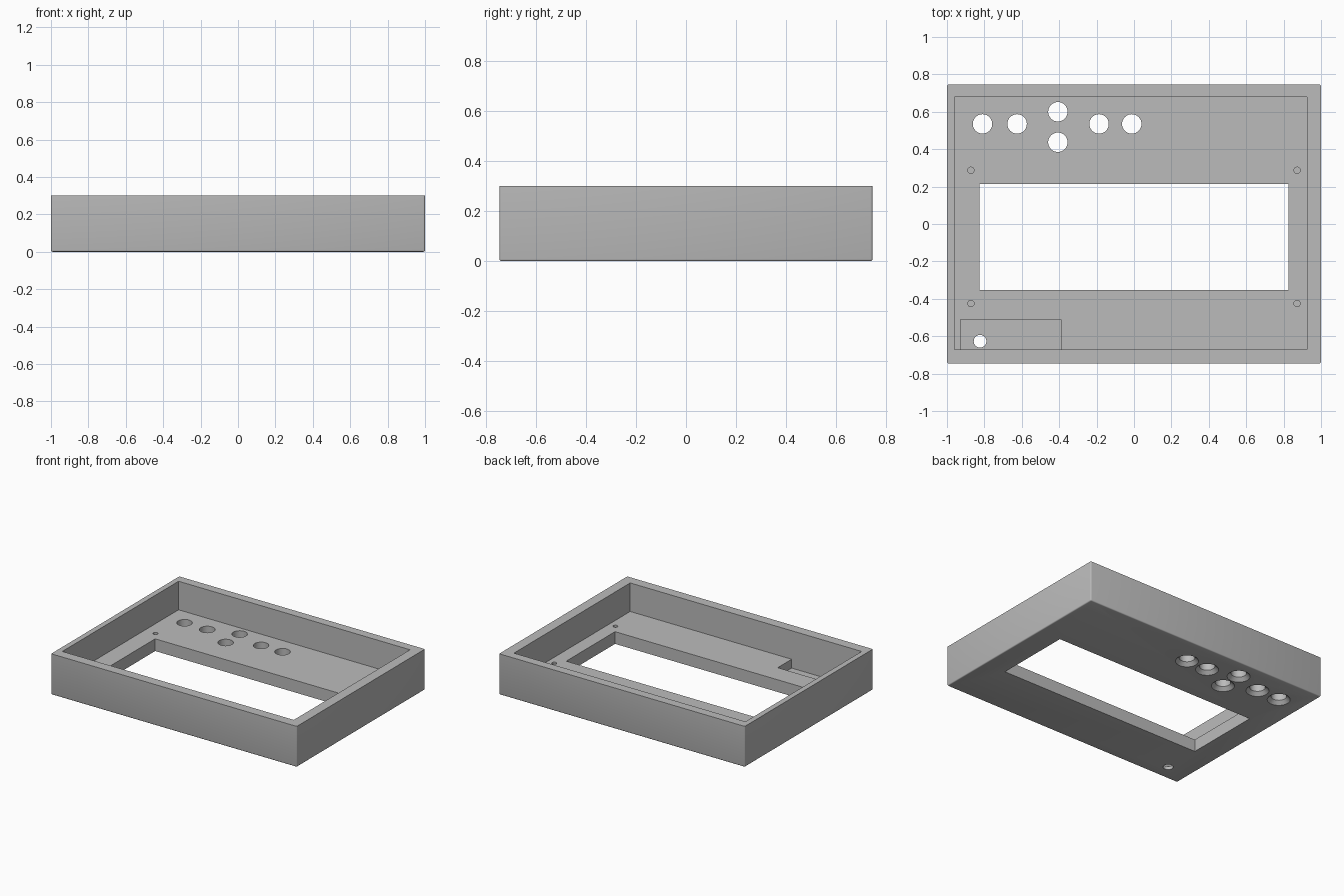
import bpy, bmesh
from mathutils import Matrix

default = bpy.data.objects.get("Cube")
if default:
    bpy.data.objects.remove(default, do_unlink=True)

HEIGHT, FLOOR = 0.30, 0.09

grey = bpy.data.materials.new("matte grey")
grey.use_nodes = True
grey.diffuse_color = (0.5, 0.5, 0.5, 1)
shader = grey.node_tree.nodes["Principled BSDF"]
shader.inputs["Base Color"].default_value = grey.diffuse_color
shader.inputs["Roughness"].default_value = 0.7


def make_object(name, bm):
    mesh = bpy.data.meshes.new(name)
    bm.to_mesh(mesh)
    bm.free()
    mesh.materials.append(grey)
    obj = bpy.data.objects.new(name, mesh)
    bpy.context.collection.objects.link(obj)
    return obj


def box(x0, x1, y0, y1, z0, z1):
    bm = bmesh.new()
    bmesh.ops.create_cube(bm, size=1)
    bmesh.ops.scale(bm, vec=(x1 - x0, y1 - y0, z1 - z0), verts=bm.verts)
    bmesh.ops.translate(bm, vec=((x0 + x1) / 2, (y0 + y1) / 2, (z0 + z1) / 2), verts=bm.verts)
    return bm


def turned(x, y, profile, sides=32):
    """Closed solid of revolution from (radius, z) pairs."""
    bm = bmesh.new()
    rings = []
    for radius, z in profile:
        place = Matrix.Translation((x, y, z))
        ring = bmesh.ops.create_circle(bm, segments=sides, radius=radius, matrix=place)
        rings.append(ring["verts"])
    for low, high in zip(rings, rings[1:]):
        for i in range(sides):
            j = (i + 1) % sides
            bm.faces.new((low[i], low[j], high[j], high[i]))
    bm.faces.new(rings[0])
    bm.faces.new(rings[-1])
    bmesh.ops.recalc_face_normals(bm, faces=bm.faces)
    return bm


# Outer block, softened on every edge except the open rim
bm = box(-1, 1, -0.745, 0.745, 0, HEIGHT)
soft = [e for e in bm.edges if min(v.co.z for v in e.verts) < HEIGHT / 2]
bmesh.ops.bevel(bm, geom=soft, offset=0.008, segments=3, profile=0.5, affect="EDGES")
case = make_object("enclosure_shell", bm)


def cut(bm):
    cutter = make_object("cutter", bm)
    cutter.hide_render = True
    mod = case.modifiers.new("cut", "BOOLEAN")
    mod.operation, mod.solver, mod.object = "DIFFERENCE", "EXACT", cutter
    bpy.context.view_layer.objects.active = case
    bpy.ops.object.modifier_apply(modifier=mod.name)
    bpy.data.objects.remove(cutter, do_unlink=True)


# Main cavity, display window and sunken corner pocket
cut(box(-0.96, 0.925, -0.672, 0.68, FLOOR, 0.5))
cut(box(-0.825, 0.825, -0.353, 0.215, -0.1, 0.2))
cut(box(-0.928, -0.39, -0.672, -0.51, 0.025, 0.2))

# Button holes, countersunk on the underside
for x, y in [(-0.81, 0.535), (-0.625, 0.535), (-0.407, 0.60),
             (-0.407, 0.437), (-0.187, 0.535), (-0.012, 0.535)]:
    cut(turned(x, y, [(0.087, -0.01), (0.052, 0.025), (0.052, 0.2)]))

# Small through hole in the pocket
cut(turned(-0.823, -0.627, [(0.034, -0.1), (0.034, 0.2)]))

# Blind screw holes around the window
for x in (-0.872, 0.872):
    for y in (-0.425, 0.287):
        cut(turned(x, y, [(0.017, 0.03), (0.017, 0.2)], 20))

# Smooth the rounded surfaces, keep edges crisp
bpy.ops.object.select_all(action="DESELECT")
case.select_set(True)
bpy.context.view_layer.objects.active = case
bpy.ops.object.shade_smooth_by_angle(angle=0.55)
